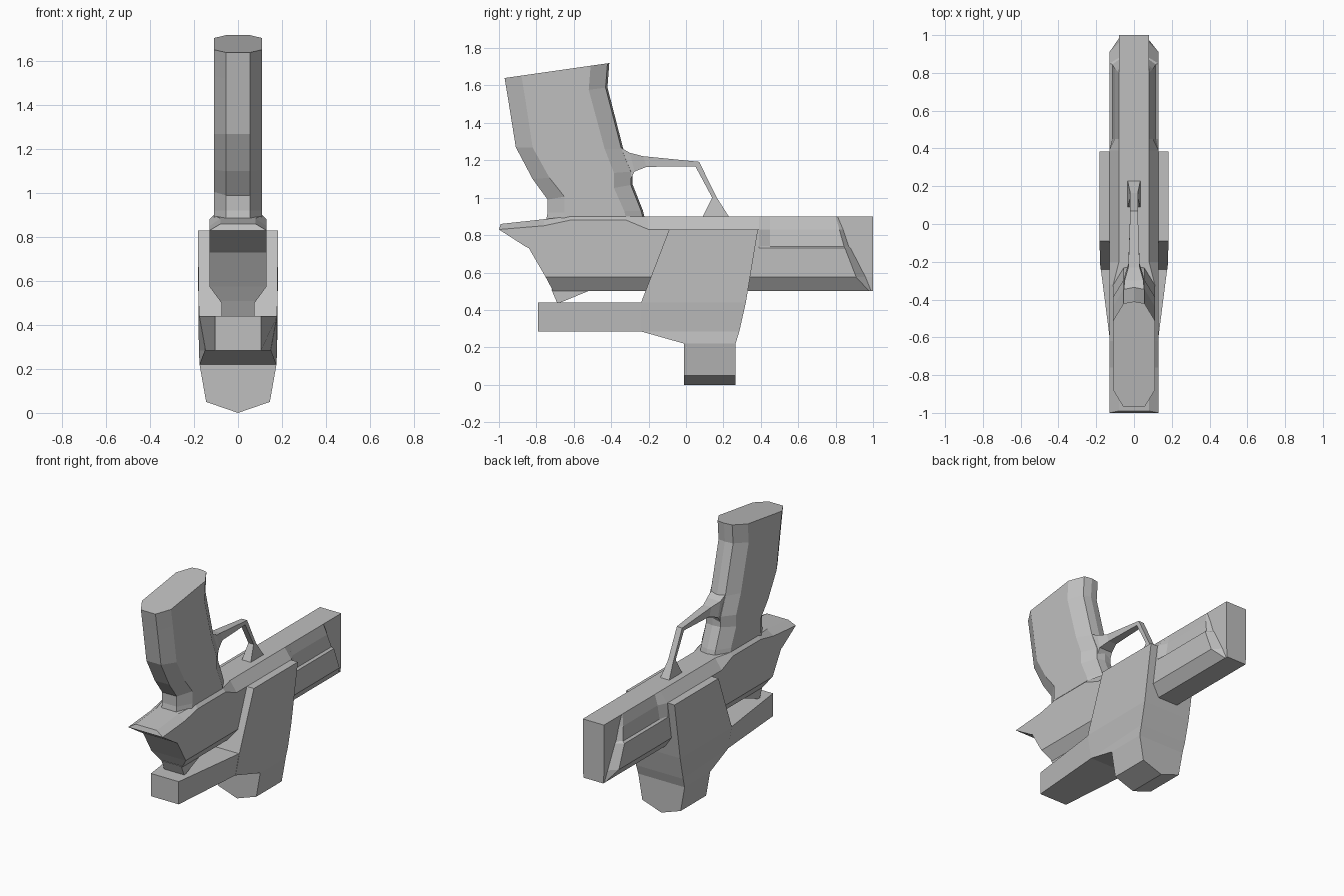
import bpy
import bmesh

if "Cube" in bpy.data.objects:
    bpy.data.objects.remove(bpy.data.objects["Cube"], do_unlink=True)

grey = bpy.data.materials.new("matte grey")
grey.use_nodes = True
COLOR = (0.52, 0.52, 0.52, 1)
grey.diffuse_color = COLOR
grey.node_tree.nodes["Principled BSDF"].inputs["Base Color"].default_value = COLOR


def loft(name, stations):
    """Skin mirrored half sections, each a list of (x, y, z) points, and cap both ends."""
    bm = bmesh.new()
    rings = []
    for half in stations:
        left = [bm.verts.new(p) for p in half]
        right = [bm.verts.new((-x, y, z)) for x, y, z in half]
        rings.append(left + right[::-1])
    n = len(rings[0])
    for a, b in zip(rings, rings[1:]):
        for i in range(n):
            j = (i + 1) % n
            bm.faces.new((a[i], a[j], b[j], b[i]))
    for ring in (rings[0], rings[-1]):
        for i in range(n // 2 - 1):
            bm.faces.new((ring[i], ring[i + 1], ring[n - 2 - i], ring[n - 1 - i]))
    bmesh.ops.remove_doubles(bm, verts=bm.verts, dist=0.0005)
    bmesh.ops.recalc_face_normals(bm, faces=bm.faces)
    mesh = bpy.data.meshes.new(name)
    bm.to_mesh(mesh)
    bm.free()
    mesh.materials.append(grey)
    obj = bpy.data.objects.new(name, mesh)
    bpy.context.collection.objects.link(obj)
    return obj


def frame_section(ys, shoulder, top, mid=0.13, base=(0.075, 0.13)):
    """Half section of the frame: ys is one y or one y per point."""
    if not isinstance(ys, tuple):
        ys = (ys,) * 6
    xz = [(base[0], 0.5), (base[1], 0.575), (base[1], 0.73),
          (mid, 0.74), shoulder, top]
    return [(x, y, z) for (x, z), y in zip(xz, ys)]


# Frame and barrel, from the flared tail to the muzzle
W, T = 0.13, 0.08
loft("frame", [
    frame_section((-0.71, -0.75, -0.84, -0.86, -1.0, -0.99), (W, 0.83), (T, 0.86)),
    frame_section((-0.7, -0.72, -0.76, -0.76, -0.76, -0.76), (W, 0.85), (T, 0.885)),
    frame_section(-0.62, (W, 0.88), (0.11, 0.9)),
    frame_section(-0.32, (W, 0.88), (0.11, 0.9)),
    frame_section(-0.2, (W, 0.83), (T, 0.9)),
    frame_section(0.39, (W, 0.83), (T, 0.9)),
    frame_section((0.45,) * 6, (0.1, 0.83), (T, 0.9), 0.115),
    frame_section((0.98, 0.91, 0.85, 0.845, 0.82, 0.8), (0.1, 0.83), (T, 0.9), 0.115),
    frame_section((0.99, 0.96, 0.88, 0.87, 0.84, 0.81), (T, 0.83), (T, 0.9), T, (0.075, T)),
    frame_section(1.0, (T, 0.83), (T, 0.9), T, (0.075, T)),
])

# Small hammer under the tail
loft("hammer", [
    [(0.075, -0.72, 0.51), (0.075, -0.5, 0.51)],
    [(0.075, -0.69, 0.44), (0.075, -0.67, 0.44)],
])


# Grip: each row holds back (y, z) and front (y, z)
def grip_section(yb, zb, yf, zf, hw=0.11):
    slope = (zf - zb) / (yf - yb)
    pts = [(0.055, yb), (hw, yb + 0.09), (hw, yf - 0.1), (0.055, yf - 0.01), (0, yf)]
    return [(x, y, zb + slope * (y - yb)) for x, y in pts]


loft("grip", [grip_section(*row) for row in (
    (-0.97, 1.64, -0.41, 1.72),
    (-0.95, 1.52, -0.42, 1.59),
    (-0.91, 1.27, -0.335, 1.26),
    (-0.82, 1.10, -0.285, 1.14),
    (-0.74, 0.99, -0.285, 1.07),
    (-0.74, 0.92, -0.23, 0.93),
    (-0.75, 0.87, -0.215, 0.87),
)])

# Guard loop: outer point, inner point, half width
loft("trigger_guard", [
    [(w, yo, zo), (w, yi, zi)] for yo, zo, yi, zi, w in (
        (-0.37, 1.28, -0.31, 1.07, 0.055),
        (-0.3, 1.24, -0.275, 1.14, 0.05),
        (-0.23, 1.222, -0.21, 1.165, 0.03),
        (0.07, 1.192, 0.05, 1.168, 0.02),
        (0.165, 1.0, 0.14, 1.0, 0.02),
        (0.235, 0.89, 0.085, 0.89, 0.035),
    )
])

# Clamp around the frame
loft("accessory_clamp", [
    [(wb, yb, z), (wf, yf, z)] for z, yb, yf, wb, wf in (
        (0.83, -0.09, 0.385, 0.183, 0.183),
        (0.44, -0.24, 0.32, 0.178, 0.18),
        (0.285, -0.24, 0.285, 0.15, 0.178),
        (0.22, -0.01, 0.265, 0.175, 0.175),
    )
])

# Six-sided lamp housing below the clamp
loft("lamp_housing", [
    [(0, y, 0.27), (0.175, y, 0.22), (0.145, y, 0.05), (0, y, 0)]
    for y in (-0.01, 0.265)
])

# Tapered battery box behind the clamp
loft("battery_box", [
    [(w, y, 0.285), (w + flare, y, 0.44)]
    for y, w, flare in ((-0.79, 0.105, 0), (-0.22, 0.15, 0.028))
])
